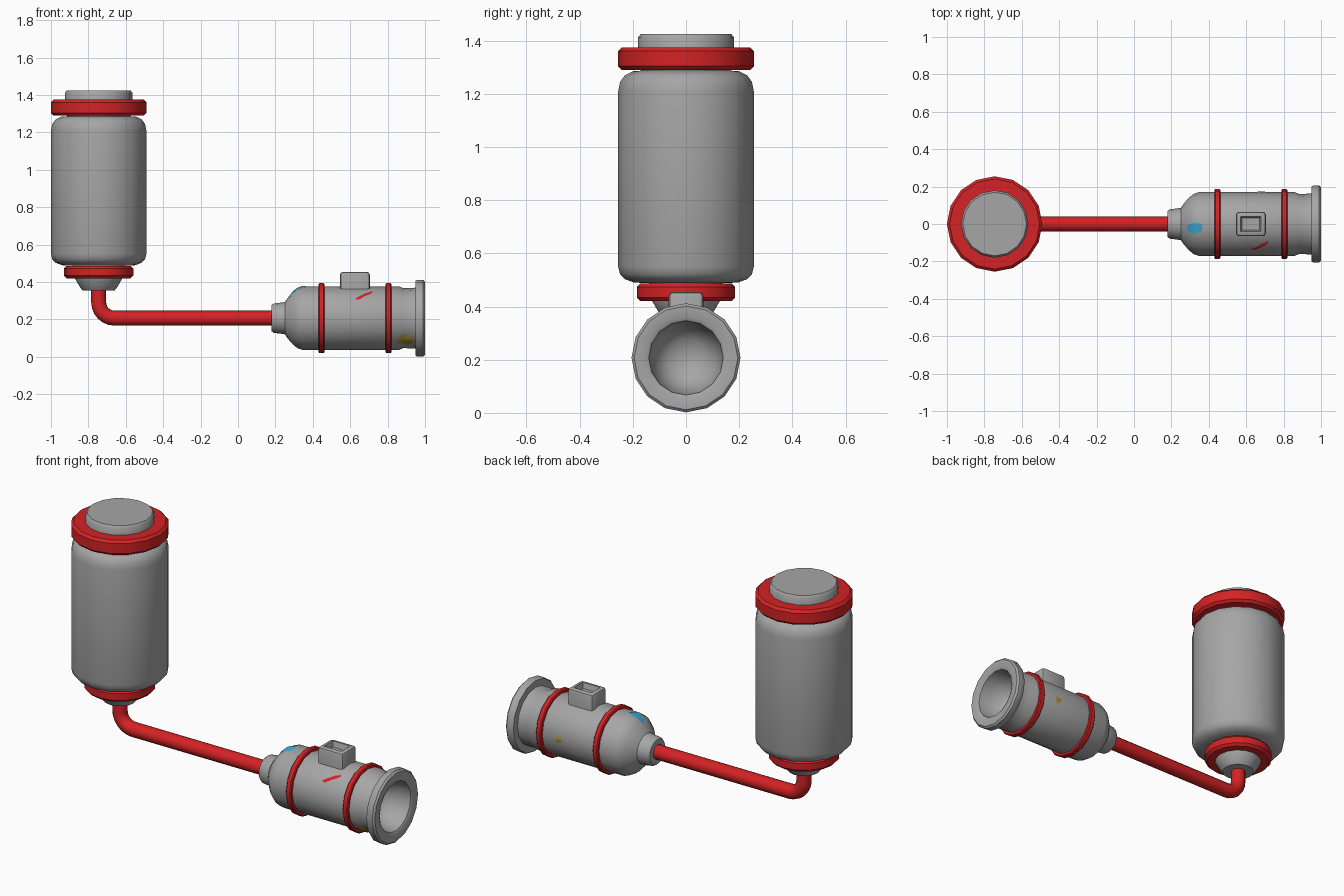
import bpy, bmesh, math, random
from mathutils import Vector
from mathutils.bvhtree import BVHTree

random.seed(4)
if "Cube" in bpy.data.objects:
    bpy.data.objects.remove(bpy.data.objects["Cube"], do_unlink=True)

SIDES = 16
TANK_X = -0.745
AXIS_Z = 0.207


def material(name, rgb):
    m = bpy.data.materials.new(name)
    m.use_nodes = True
    m.diffuse_color = (*rgb, 1)
    m.node_tree.nodes["Principled BSDF"].inputs["Base Color"].default_value = (*rgb, 1)
    return m


GREY = material("grey metal", (0.38, 0.38, 0.38))
RED = material("red", (0.66, 0.016, 0.018))
BLUE = material("blue paint", (0.05, 0.4, 0.68))
YELLOW = material("yellow paint", (0.42, 0.29, 0.03))


def finish(bm, name, mat, angle=40):
    """Turn a bmesh into a smooth-shaded object."""
    me = bpy.data.meshes.new(name)
    bm.to_mesh(me)
    bm.free()
    me.materials.append(mat)
    ob = bpy.data.objects.new(name, me)
    bpy.context.collection.objects.link(ob)
    bpy.ops.object.select_all(action="DESELECT")
    ob.select_set(True)
    bpy.context.view_layer.objects.active = ob
    bpy.ops.object.shade_smooth_by_angle(angle=math.radians(angle))
    return ob


def upright(r, t, a):
    return Vector((TANK_X + r * math.cos(a), r * math.sin(a), t))


def lying(r, t, a):
    return Vector((t, r * math.cos(a), AXIS_Z + r * math.sin(a)))


def lathe(name, mat, profile, place):
    """Spin (radius, position) points around the tank or the nozzle axis."""
    bm = bmesh.new()
    rings = [[bm.verts.new(place(r, t, math.tau * i / SIDES)) for i in range(SIDES)]
             for r, t in profile]
    for a, b in zip(rings, rings[1:]):
        for i in range(SIDES):
            j = (i + 1) % SIDES
            bm.faces.new((a[i], a[j], b[j], b[i]))
    bmesh.ops.remove_doubles(bm, verts=bm.verts, dist=1e-5)
    bmesh.ops.recalc_face_normals(bm, faces=bm.faces)
    return finish(bm, name, mat)


def band(name, r_in, r_out, start, end, bevel, place):
    """Closed red ring with bevelled outer edges."""
    lathe(name, RED, [(r_in, start), (r_out - bevel, start), (r_out, start + bevel),
                      (r_out, end - bevel), (r_out - bevel, end), (r_in, end),
                      (r_in, start)], place)


# Tank, standing upright
lathe("tank_body", GREY, [(0, 0.485), (0.195, 0.49), (0.23, 0.503), (0.248, 0.522),
                          (0.255, 0.55), (0.255, 1.21), (0.248, 1.245),
                          (0.23, 1.27), (0.2, 1.285), (0, 1.29)], upright)
lathe("tank_cap", GREY, [(0, 1.28), (0.165, 1.28), (0.18, 1.30), (0.18, 1.413),
                         (0.17, 1.425), (0, 1.425)], upright)
band("tank_top_ring", 0.15, 0.255, 1.29, 1.375, 0.014, upright)
band("tank_bottom_ring", 0.08, 0.185, 0.42, 0.487, 0.014, upright)
lathe("tank_outlet", GREY, [(0, 0.355), (0.085, 0.355), (0.098, 0.37),
                            (0.13, 0.425), (0.14, 0.49), (0, 0.49)], upright)

# Pipe with a bent elbow
curve = bpy.data.curves.new("pipe_path", "CURVE")
curve.dimensions = "3D"
curve.bevel_depth = 0.04
curve.bevel_resolution = 4
curve.use_fill_caps = True
BEND = 0.085
path = [(TANK_X, 0.40)]
for k in range(7):
    a = math.pi + k * math.pi / 12
    path.append((TANK_X + BEND + BEND * math.cos(a), AXIS_Z + BEND + BEND * math.sin(a)))
path.append((0.22, AXIS_Z))
spline = curve.splines.new("POLY")
spline.points.add(len(path) - 1)
for p, (x, z) in zip(spline.points, path):
    p.co = (x, 0, z, 1)
helper = bpy.data.objects.new("pipe_helper", curve)
bpy.context.collection.objects.link(helper)
bpy.context.view_layer.update()
bm = bmesh.new()
bm.from_mesh(helper.to_mesh())
helper.to_mesh_clear()
bpy.data.objects.remove(helper, do_unlink=True)
finish(bm, "pipe", RED)

# Nozzle: neck, shoulder, barrel, flared lip and hollow mouth
nozzle = lathe("nozzle_body", GREY, [
    (0, 0.18), (0.07, 0.18), (0.078, 0.19), (0.086, 0.25), (0.11, 0.267), (0.14, 0.293),
    (0.16, 0.317), (0.17, 0.345), (0.17, 0.86), (0.16, 0.885), (0.163, 0.95),
    (0.2, 0.95), (0.205, 0.957), (0.205, 0.99), (0.195, 1.0), (0.155, 1.0),
    (0.14, 0.992), (0.132, 0.93), (0.11, 0.87), (0.07, 0.83), (0, 0.815)], lying)
for label, x in (("rear", 0.43), ("front", 0.788)):
    band(f"nozzle_{label}_ring", 0.15, 0.187, x, x + 0.032, 0.005, lying)

# Sight block with a square recess
bm = bmesh.new()
bmesh.ops.create_cube(bm, size=1)
for v in bm.verts:
    v.co = Vector((0.625 + v.co.x * 0.16, v.co.y * 0.13, 0.395 + v.co.z * 0.12))
edges = [e for e in bm.edges if max(v.co.z for v in e.verts) > 0.4]
bmesh.ops.bevel(bm, geom=edges, offset=0.016, segments=2, profile=0.5, affect="EDGES")
top = max(bm.faces, key=lambda f: f.calc_center_median().z)
bmesh.ops.inset_region(bm, faces=[top], thickness=0.012)
for thickness, depth in ((0.001, 0), (0.012, -0.03)):
    bmesh.ops.inset_region(bm, faces=[top], thickness=thickness, depth=depth)
finish(bm, "nozzle_block", GREY, 35)


def paint(name, mat, x, angle, length, width, tilt=0.0, rough=0.15):
    """Thin ragged paint mark wrapped onto the nozzle; angle is from +y towards +z."""
    tree = BVHTree.FromPolygons([v.co for v in nozzle.data.vertices],
                                [p.vertices for p in nozzle.data.polygons])
    bm = bmesh.new()
    wobble = [1 + random.uniform(-rough, rough) for _ in range(20)]

    def spot(scale, i):
        a = math.tau * i / 20
        u = length / 2 * scale * wobble[i] * math.cos(a)
        v = width / 2 * scale * wobble[i] * math.sin(a)
        along = u * math.cos(tilt) - v * math.sin(tilt)
        around = u * math.sin(tilt) + v * math.cos(tilt)
        theta = math.radians(angle) + around / 0.17
        start, axis = lying(0.6, x + along, theta), lying(0, x + along, theta)
        hit, normal, _, _ = tree.ray_cast(start, (axis - start).normalized())
        return bm.verts.new(hit + normal * 0.003)

    rings = [[spot(s, i) for i in range(20)] for s in (1, 0.75, 0.5, 0.25)]
    for a, b in zip(rings, rings[1:]):
        for i in range(20):
            j = (i + 1) % 20
            bm.faces.new((a[i], a[j], b[j], b[i]))
    bm.faces.new(rings[-1])
    bmesh.ops.recalc_face_normals(bm, faces=bm.faces)
    for f in bm.faces:
        f.normal_update()
        c = f.calc_center_median()
        if f.normal.dot(c - Vector((c.x, 0, AXIS_Z))) < 0:
            f.normal_flip()
    finish(bm, name, mat)


paint("blue_splash", BLUE, 0.325, 98, 0.09, 0.06)
paint("red_scratch", RED, 0.672, 135, 0.11, 0.018, -0.6, 0.3)
paint("yellow_splash", YELLOW, 0.895, 228, 0.085, 0.09)
paint("yellow_fleck", YELLOW, 0.68, 0, 0.04, 0.035, 0, 0.3)
